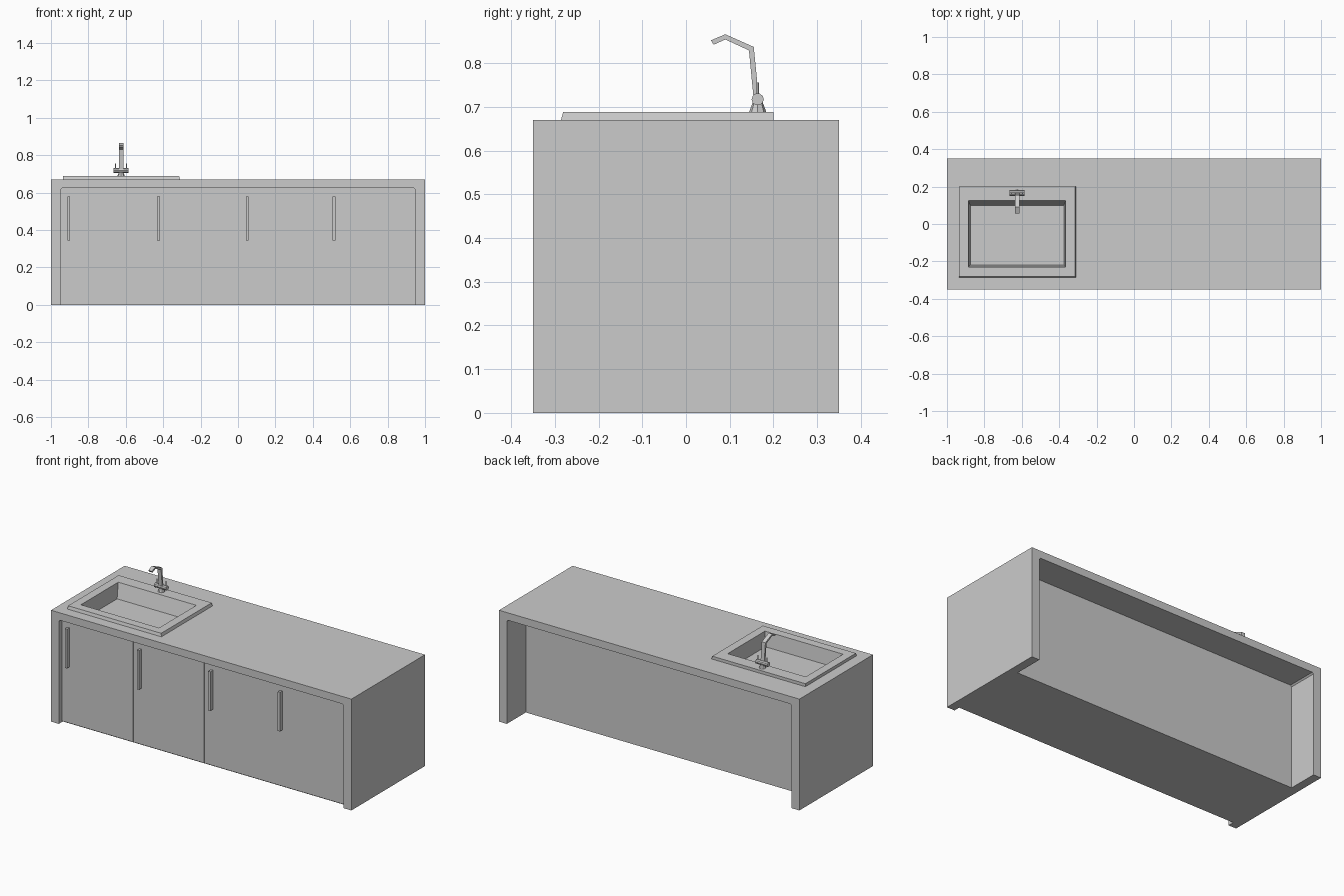
import bpy, bmesh
from mathutils import Matrix, Vector

if "Cube" in bpy.data.objects:
    bpy.data.objects.remove(bpy.data.objects["Cube"])


def finish(name, bm):
    me = bpy.data.meshes.new(name)
    bm.to_mesh(me)
    bm.free()
    ob = bpy.data.objects.new(name, me)
    bpy.context.collection.objects.link(ob)
    return ob


def box(name, x, y, z):
    bm = bmesh.new()
    bmesh.ops.create_cube(bm, size=1)
    for v in bm.verts:
        v.co = [(a + b) / 2 + c * (b - a) for (a, b), c in zip((x, y, z), v.co)]
    return finish(name, bm)


def extrude(name, points, depth):
    bm = bmesh.new()
    face = bm.faces.new([bm.verts.new(p) for p in points])
    new = bmesh.ops.extrude_face_region(bm, geom=[face], use_keep_orig=True)
    verts = [g for g in new["geom"] if isinstance(g, bmesh.types.BMVert)]
    bmesh.ops.translate(bm, verts=verts, vec=Vector(depth))
    bmesh.ops.recalc_face_normals(bm, faces=bm.faces)
    return finish(name, bm)


def cone(name, r1, r2, depth, sides, loc, axis="Z"):
    bm = bmesh.new()
    rot = Matrix.Rotation(1.570796, 4, "Y") if axis == "X" else Matrix()
    bmesh.ops.create_cone(bm, cap_ends=True, segments=sides, radius1=r1, radius2=r2,
                          depth=depth, matrix=Matrix.Translation(loc) @ rot)
    return finish(name, bm)


# Waterfall countertop: upside-down U with small inner chamfers
IN, UNDER, CH = 0.948, 0.625, 0.008
half = [(1, 0), (1, 0.67)]
inner = [(-IN, 0), (-IN, UNDER - CH), (-IN + CH, UNDER)]
profile = half + [(-x, z) for x, z in reversed(half)] + inner + [(-x, z) for x, z in reversed(inner)]
counter = extrude("countertop", [(x, -0.35, z) for x, z in profile], (0, 0.7, 0))

# Sink opening through the top
cutter = box("sink_cutter", (-0.895, -0.355), (-0.24, 0.135), (0.55, 0.75))
cutter.hide_render = True
mod = counter.modifiers.new("sink_hole", "BOOLEAN")
mod.operation = "DIFFERENCE"
mod.solver = "EXACT"
mod.object = cutter
bpy.context.view_layer.objects.active = counter
bpy.ops.object.modifier_apply(modifier=mod.name)
bpy.data.objects.remove(cutter)

# Cabinet carcass between the side panels
box("cabinet_back", (-IN, IN), (0.15, 0.17), (0, UNDER))
box("cabinet_floor", (-IN, IN), (-0.312, 0.15), (0, 0.02))
box("cabinet_front", (-IN, IN), (-0.312, -0.30), (0.02, UNDER))

# Four doors with bar handles
W = 2 * IN / 4
for i, hx in enumerate((-0.905, -0.425, 0.05, 0.513)):
    x = -IN + i * W
    box(f"door_{i + 1}", (x + 0.001, x + W - 0.001), (-0.32, -0.312), (0.006, UNDER - 0.002))
    box(f"handle_{i + 1}", (hx - 0.007, hx + 0.007), (-0.345, -0.32), (0.345, 0.58))

# Sink: rectangular loops from rim edge, over the rim, down to the bowl floor
loops = [(-0.935, -0.31, -0.286, 0.20, 0.67), (-0.935, -0.315, -0.281, 0.20, 0.688),
         (-0.885, -0.365, -0.23, 0.125, 0.688), (-0.875, -0.375, -0.22, 0.10, 0.60)]
bm = bmesh.new()
rings = [[bm.verts.new(p) for p in ((a, c, z), (b, c, z), (b, d, z), (a, d, z))]
         for a, b, c, d, z in loops]
for lo, hi in zip(rings, rings[1:]):
    for i in range(4):
        j = (i + 1) % 4
        bm.faces.new((lo[i], lo[j], hi[j], hi[i]))
bm.faces.new(rings[-1])
finish("sink", bm)

# Tap: flared base, cross body, two levers and bent flat spout
TX, TY = -0.625, 0.164
cone("tap_base", 0.02, 0.009, 0.03, 8, (TX, TY, 0.702))
cone("tap_body", 0.014, 0.014, 0.08, 10, (TX, TY, 0.717), "X")
for side, name in ((-1, "left"), (1, "right")):
    cone(f"tap_lever_{name}", 0.003, 0.003, 0.035, 6, (TX + side * 0.03, TY, 0.7385))
spout = [(0.167, 0.715), (0.155, 0.837), (0.09, 0.866), (0.057, 0.852),
         (0.063, 0.842), (0.09, 0.854), (0.144, 0.829), (0.155, 0.715)]
extrude("tap_spout", [(TX - 0.012, y, z) for y, z in spout], (0.024, 0, 0))
